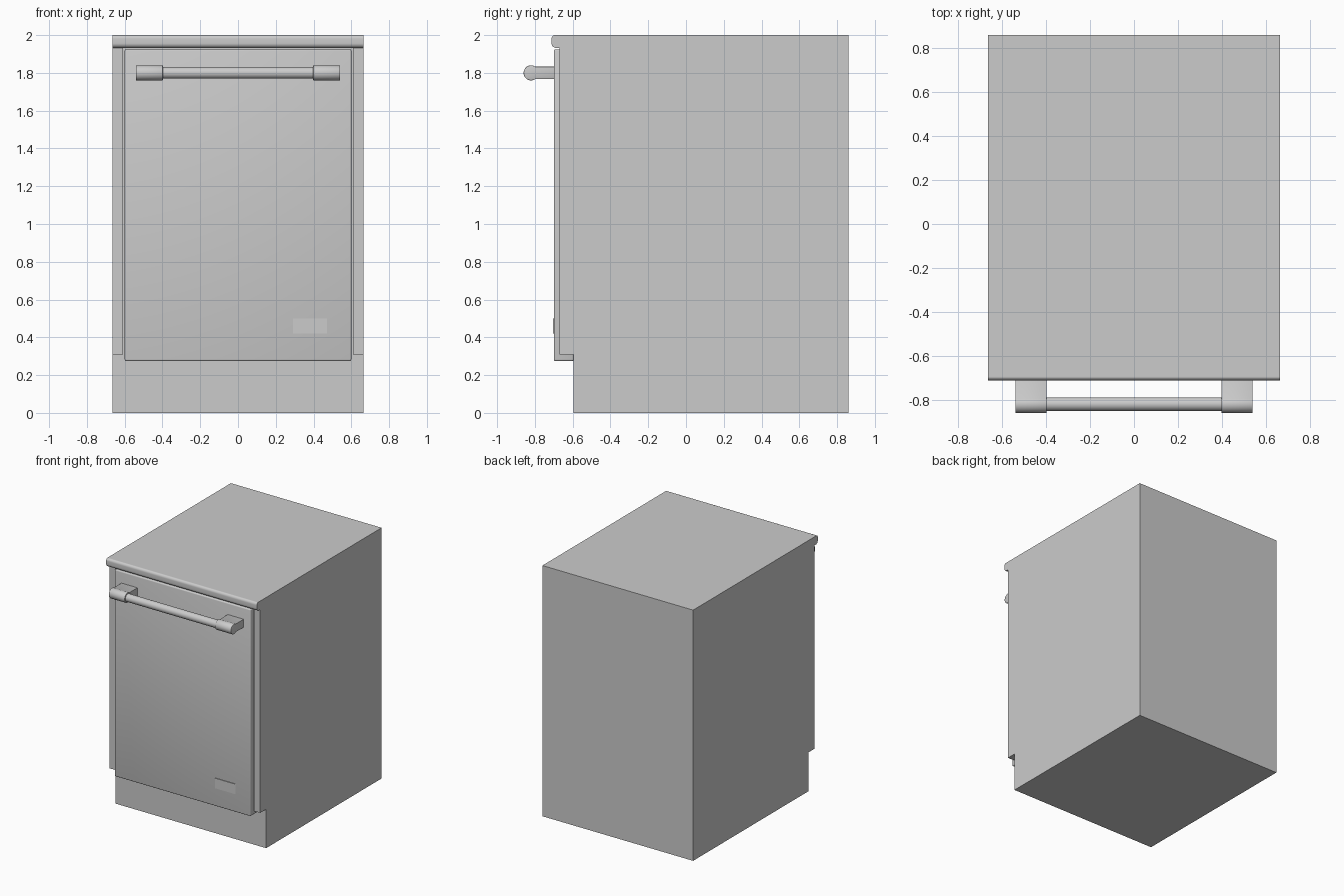
import bpy, bmesh, math

if "Cube" in bpy.data.objects:
    bpy.data.objects.remove(bpy.data.objects["Cube"])


def prism(name, profile, x0, x1, bevel=0.0, segments=3):
    """Extrude a closed (y, z) profile along x, with optional soft edges."""
    bm = bmesh.new()
    face = bm.faces.new([bm.verts.new((x0, y, z)) for y, z in profile])
    ext = bmesh.ops.extrude_face_region(bm, geom=[face])
    moved = [v for v in ext["geom"] if isinstance(v, bmesh.types.BMVert)]
    bmesh.ops.translate(bm, verts=moved, vec=(x1 - x0, 0, 0))
    bmesh.ops.recalc_face_normals(bm, faces=bm.faces)
    if bevel:
        sharp = [e for e in bm.edges if e.calc_face_angle(0) > math.radians(40)]
        bmesh.ops.bevel(bm, geom=sharp, offset=bevel, segments=segments,
                        profile=0.5, affect='EDGES')
    mesh = bpy.data.meshes.new(name)
    bm.to_mesh(mesh)
    bm.free()
    ob = bpy.data.objects.new(name, mesh)
    bpy.context.collection.objects.link(ob)
    return ob


def rect(y0, y1, z0, z1):
    return [(y0, z0), (y1, z0), (y1, z1), (y0, z1)]


def arc(cy, cz, r, a0, a1, n):
    angles = [math.radians(a0 + (a1 - a0) * i / n) for i in range(n + 1)]
    return [(cy + r * math.cos(a), cz + r * math.sin(a)) for a in angles]


def smooth(ob):
    bpy.ops.object.select_all(action='DESELECT')
    ob.select_set(True)
    bpy.context.view_layer.objects.active = ob
    bpy.ops.object.shade_smooth_by_angle(angle=math.radians(35))


W = 0.665          # cabinet half width
TOE, FRAME, DOOR = -0.595, -0.67, -0.70   # front planes

# Cabinet with toe kick, and a recess for the door
cabinet = prism("cabinet", [(TOE, 0), (0.86, 0), (0.86, 2), (FRAME, 2),
                            (FRAME, 0.31), (TOE, 0.31)], -W, W)
cutter = prism("door_recess_cutter", rect(-0.8, TOE, 0.2, 1.932), -0.61, 0.61)
cutter.hide_render = True
mod = cabinet.modifiers.new("recess", 'BOOLEAN')
mod.operation = 'DIFFERENCE'
mod.solver = 'EXACT'
mod.object = cutter
bpy.context.view_layer.objects.active = cabinet
bpy.ops.object.modifier_apply(modifier=mod.name)
bpy.data.objects.remove(cutter)

# Rounded trim along the top front edge
trim = [(FRAME, 2.0)] + arc(-0.69, 1.98, 0.022, 90, 180, 8)
trim = [(y, min(z, 2.0)) for y, z in trim]
trim += arc(-0.687, 1.957, 0.025, 180, 270, 8) + [(FRAME, 1.932)]
smooth(prism("top_trim", trim, -W, W))

# Door panel
smooth(prism("door", rect(DOOR, TOE, 0.275, 1.925), -0.6, 0.6, 0.008))

# Blank plate on the door
smooth(prism("door_plate", rect(-0.705, DOOR + 0.002, 0.42, 0.50), 0.29, 0.47))

# Handle: bar and two rounded end brackets
HY, HZ = -0.82, 1.80
smooth(prism("handle_bar", arc(HY, HZ, 0.031, 0, 348.75, 31), -0.41, 0.41))
bracket = arc(HY, HZ, 0.04, 55, 305, 28)
bracket += [(DOOR + 0.004, HZ - 0.033), (DOOR + 0.004, HZ + 0.033)]
for side, x0, x1 in (("left", -0.54, -0.398), ("right", 0.398, 0.54)):
    smooth(prism("handle_bracket_" + side, bracket, x0, x1, 0.003, 2))
